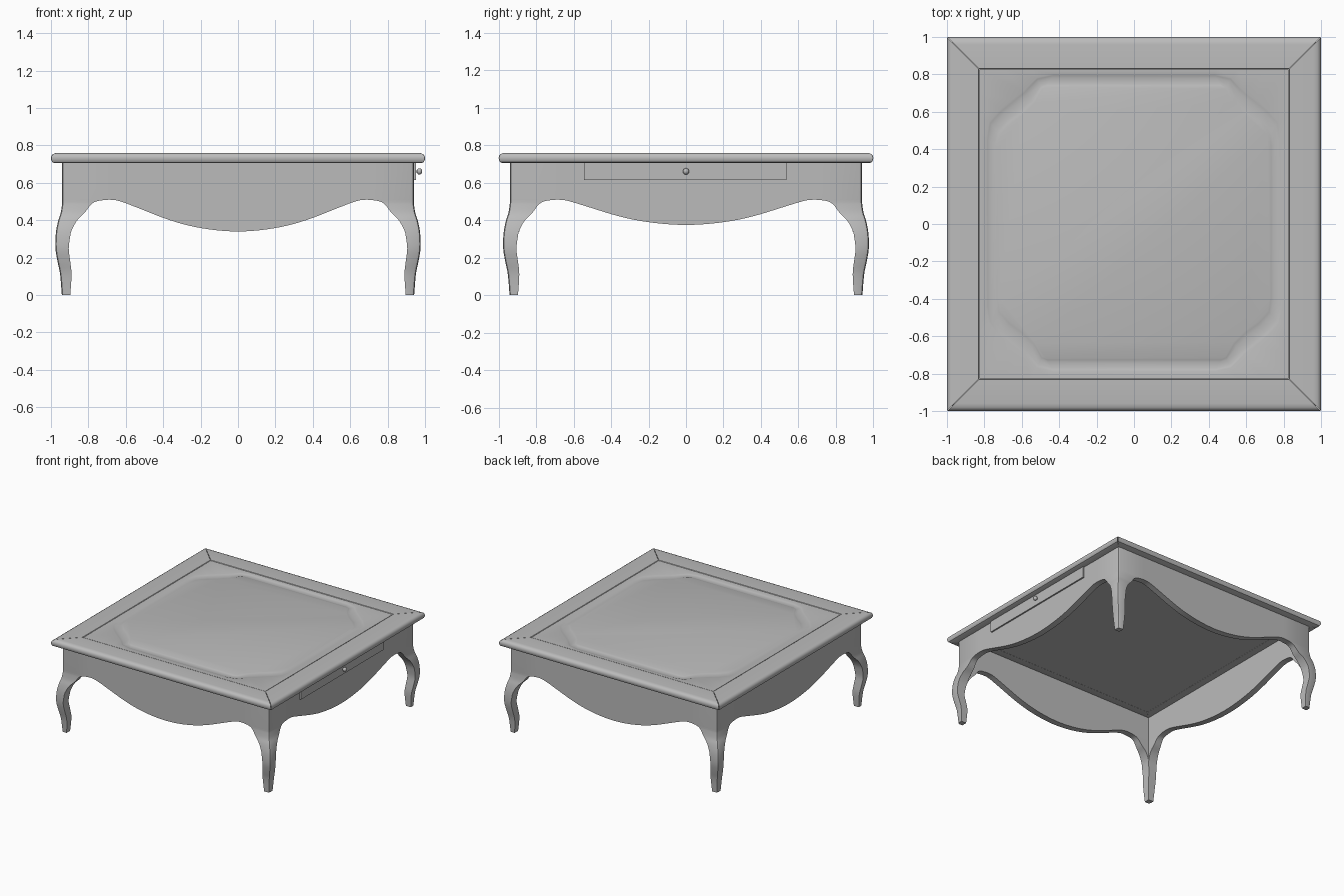
import bpy, bmesh, math
from mathutils import Vector, Matrix

cube = bpy.data.objects.get("Cube")
if cube:
    bpy.data.objects.remove(cube)

mat = bpy.data.materials.new("plain grey")
mat.use_nodes = True
GREY = (0.5, 0.5, 0.5, 1)
mat.diffuse_color = GREY
mat.node_tree.nodes["Principled BSDF"].inputs["Base Color"].default_value = GREY


def finish(name, bm, turn=0, mirror=(1, 1), angle=35):
    """Clean up a bmesh, place it and make it an object."""
    bmesh.ops.remove_doubles(bm, verts=bm.verts, dist=0.0002)
    bm.transform(Matrix.Rotation(turn, 4, "Z") @ Matrix.Diagonal((*mirror, 1, 1)))
    bmesh.ops.recalc_face_normals(bm, faces=bm.faces)
    mesh = bpy.data.meshes.new(name)
    bm.to_mesh(mesh)
    bm.free()
    mesh.materials.append(mat)
    obj = bpy.data.objects.new(name, mesh)
    bpy.context.collection.objects.link(obj)
    bpy.ops.object.select_all(action="DESELECT")
    obj.select_set(True)
    bpy.context.view_layer.objects.active = obj
    bpy.ops.object.shade_smooth_by_angle(angle=math.radians(angle))
    return obj


def smooth(points, steps=4):
    """Catmull-Rom curve through points of any dimension."""
    pts = [Vector(p) for p in points]
    pts = [pts[0]] + pts + [pts[-1]]
    out = []
    for a, b, c, d in zip(pts, pts[1:], pts[2:], pts[3:]):
        for i in range(steps):
            t = i / steps
            out.append(0.5 * (2 * b + (c - a) * t + (2 * a - 5 * b + 4 * c - d) * t ** 2
                              + (3 * b - a - 3 * c + d) * t ** 3))
    return out + [pts[-1]]


def loft(bm, rings, closed=True, caps=True):
    """Skin a list of equal rings of points."""
    rows = [[bm.verts.new(p) for p in ring] for ring in rings]
    n = len(rows[0])
    for low, high in zip(rows, rows[1:]):
        for i in range(n if closed else n - 1):
            j = (i + 1) % n
            bm.faces.new((low[i], low[j], high[j], high[i]))
    if caps:
        bm.faces.new(rows[0])
        bm.faces.new(rows[-1])
    return rows


def box(name, centre, size):
    bm = bmesh.new()
    bmesh.ops.create_cube(bm, size=1, matrix=Matrix.Translation(centre) @ Matrix.Diagonal((*size, 1)))
    return finish(name, bm)


# Curved corner legs: height, outer face, inner wing edge, wall thickness
LEG = smooth([(0, .942, .897, .045), (.11, .951, .89, .061), (.18, .965, .897, .068),
              (.25, .976, .905, .071), (.33, .974, .895, .079), (.395, .962, .863, .075),
              (.44, .948, .82, .062), (.485, .941, .785, .052), (.503, .94, .75, .05),
              (.51, .94, .69, .05)])
LEG.append(Vector((.706, .94, .69, .05)))


def leg_ring(z, o, w, t):
    c, inner = 0.016, o - t
    w = min(w, inner)
    flat = [(w, o), (o - c, o), (o - c * .3, o - c * .3), (o, o - c), (o, w),
            (inner, w), (inner, inner), (w, inner)]
    return [(x, y, z) for x, y in flat]


for side, sx in (("left", 1), ("right", -1)):
    for end, sy in (("front", -1), ("back", 1)):
        bm = bmesh.new()
        loft(bm, [leg_ring(*s) for s in LEG])
        finish(f"{end}_{side}_leg", bm, mirror=(sx, sy))

# Scalloped aprons: position along the side and share of the drop
HALF = [(0, 0), (.1, .03), (.2, .11), (.3, .24), (.4, .43), (.5, .66), (.6, .89), (.65, .98), (.69, 1)]
CURVE = smooth([(-x, h) for x, h in HALF[:0:-1]] + HALF, 3)
for name, turn, low in (("front", 0, .34), ("left", 1, .375), ("back", 2, .34), ("right", 3, .375)):
    bm = bmesh.new()
    rings = []
    for x, h in CURVE:
        z = low + (.51 - low) * h
        rings.append([(x, -.94, .706), (x, -.94, z), (x, -.89, z), (x, -.89, .706)])
    loft(bm, rings, closed=False, caps=False)
    finish(name + "_apron", bm, turn * math.pi / 2)

# Mitred frame boards with a rounded outer edge
EDGE = [(.829, .705), (.829, .757), (.832, .76), (.96, .76), (.98, .758), (.992, .752), (.998, .743),
        (1, .732), (.998, .72), (.992, .71), (.98, .705)]
for name, turn in (("front", 0), ("left", 1), ("back", 2), ("right", 3)):
    bm = bmesh.new()
    loft(bm, [[(s * (d - .002), -d, z) for d, z in EDGE] for s in (-1, 1)])
    finish(name + "_top_board", bm, turn * math.pi / 2)
box("top_underside", (0, 0, .714), (1.92, 1.92, .016))

# Centre panel with a shaped moulding channel
OUTER = [(.43, .795), (.52, .775), (.59, .705), (.655, .655), (.715, .605), (.775, .54), (.79, .45)]
INNER = [(.47, .725), (.49, .715), (.53, .64), (.59, .58), (.66, .53), (.715, .47), (.725, .40)]


def outline(corner):
    pts = []
    for sx, sy in ((1, 1), (1, -1), (-1, -1), (-1, 1)):
        quarter = [(x * sx, y * sy) for x, y in corner]
        pts += quarter if sx * sy > 0 else quarter[::-1]
    return [Vector(p) for p in pts]


outer, inner = outline(OUTER), outline(INNER)
rim = [p * (.826 / max(abs(p.x), abs(p.y))) for p in outer]
rings = [[(p.x, p.y, z) for p in rim] for z in (.715, .758)]
for t, drop in ((0, 0), (.12, .003), (.3, .006), (.7, .006), (.88, .003), (1, 0)):
    ring = [a.lerp(b, t) for a, b in zip(outer, inner)]
    rings.append([(p.x, p.y + .007, .758 - drop) for p in ring])
bm = bmesh.new()
loft(bm, rings)
finish("centre_panel", bm)

# Drawer front and round knob
box("drawer_front", (.941, -.004, .66), (.022, 1.08, .09))
bm = bmesh.new()
KNOB = [(.95, .006), (.957, .006), (.96, .013), (.967, .017), (.974, .017), (.981, .012), (.985, .004)]
loft(bm, [[(x, r * math.cos(a * math.pi / 8), .661 + r * math.sin(a * math.pi / 8)) for a in range(16)]
          for x, r in KNOB])
finish("drawer_knob", bm, angle=60)
